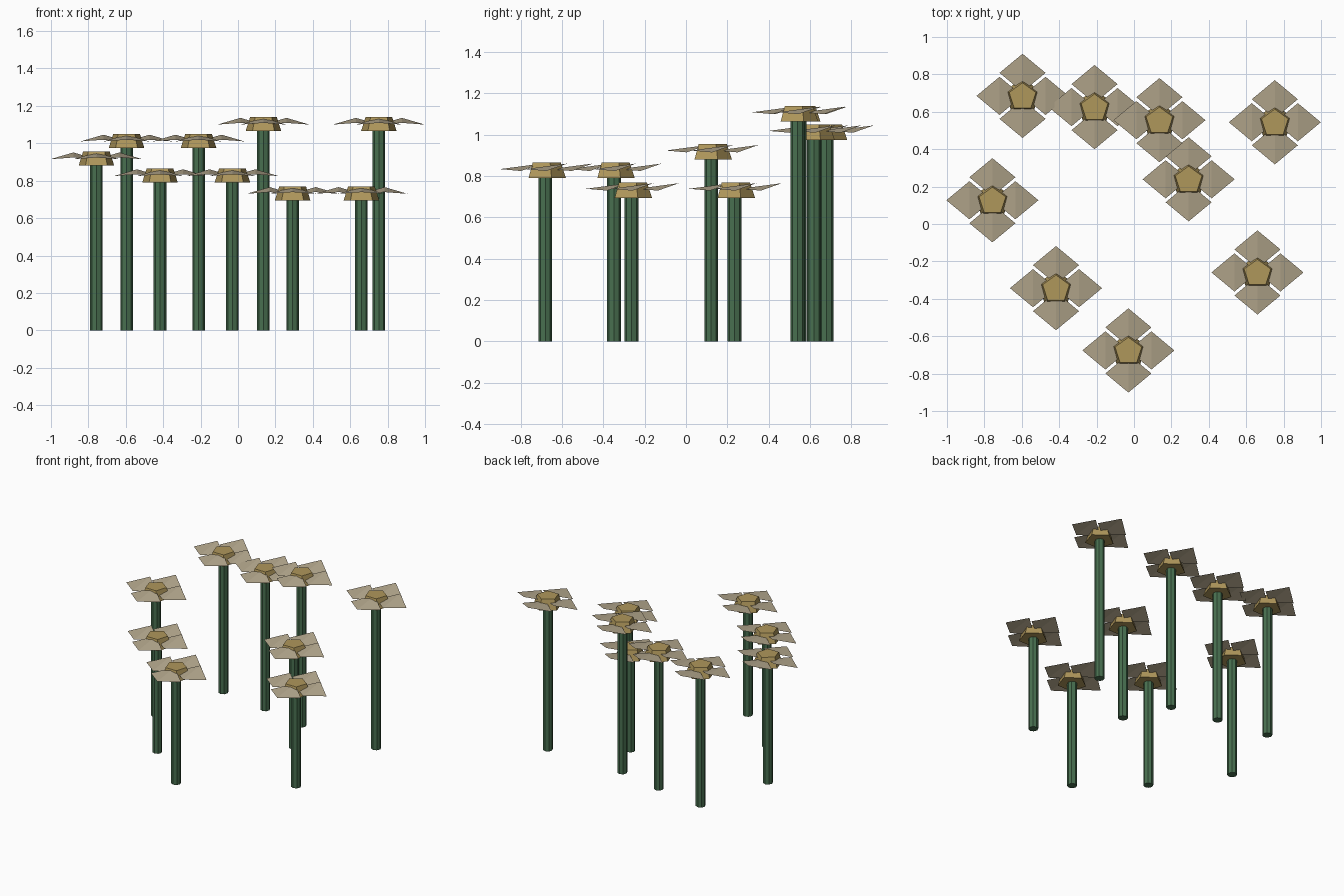
import bpy
import bmesh
from mathutils import Vector

cube = bpy.data.objects.get("Cube")
if cube:
    bpy.data.objects.remove(cube, do_unlink=True)


def make_material(name, rgb):
    mat = bpy.data.materials.new(name)
    mat.use_nodes = True
    colour = (*rgb, 1.0)
    mat.diffuse_color = colour
    mat.node_tree.nodes["Principled BSDF"].inputs["Base Color"].default_value = colour
    return mat


stem_green = make_material("stem_green", (0.065, 0.16, 0.08))
petal_beige = make_material("petal_beige", (0.47, 0.4, 0.275))
centre_ochre = make_material("centre_ochre", (0.43, 0.31, 0.105))


def add_object(name, bm, location, mat):
    mesh = bpy.data.meshes.new(name)
    bm.to_mesh(mesh)
    bm.free()
    mesh.materials.append(mat)
    obj = bpy.data.objects.new(name, mesh)
    obj.location = location
    bpy.context.collection.objects.link(obj)
    return obj


def add_prism(name, sides, r_bottom, r_top, z0, z1, x, y, mat):
    """Capped prism or frustum with one corner pointing to the back."""
    bm = bmesh.new()
    spin = Vector((0, 1)).angle_signed(Vector((1, 0)))
    bmesh.ops.create_cone(bm, cap_ends=True, segments=sides, radius1=r_bottom,
                          radius2=r_top, depth=z1 - z0)
    # Turn so that the first corner lies on +y
    first = max(bm.verts, key=lambda v: v.co.y)
    if abs(first.co.x) > 0.001:
        from_y = first.co.xy.angle_signed(Vector((0, 1)))
        from mathutils import Matrix
        bmesh.ops.rotate(bm, verts=bm.verts, matrix=Matrix.Rotation(-from_y, 3, "Z"))
    return add_object(name, bm, (x, y, (z0 + z1) / 2), mat)


# Petal: a diamond folded along its middle, tilted up towards the back
HALF_X, HALF_Y = 0.123, 0.102


def add_petals(name, x, y, top):
    bm = bmesh.new()
    for cx, cy in ((1, 0), (-1, 0), (0, 1), (0, -1)):
        px, py = cx * HALF_X, cy * HALF_X
        front = bm.verts.new((px, py - HALF_Y, -0.031))
        back = bm.verts.new((px, py + HALF_Y, -0.004))
        left = bm.verts.new((px + HALF_X, py, -0.04))
        right = bm.verts.new((px - HALF_X, py, -0.04))
        bm.faces.new((front, left, back))
        bm.faces.new((front, back, right))
    return add_object(name, bm, (x, y, top), petal_beige)


# Flower positions and top heights
flowers = [
    (-0.757, 0.122, 0.955), (-0.596, 0.68, 1.05), (-0.211, 0.62, 1.05),
    (0.136, 0.55, 1.14), (0.753, 0.539, 1.14), (0.292, 0.234, 0.77),
    (0.66, -0.264, 0.77), (-0.417, -0.348, 0.865), (-0.03, -0.681, 0.865),
]

for i, (x, y, top) in enumerate(flowers, 1):
    add_prism(f"stem_{i}", 8, 0.0335, 0.0335, 0, top - 0.06, x, y, stem_green)
    add_prism(f"flower_centre_{i}", 5, 0.1, 0.075, top - 0.075, top, x, y, centre_ochre)
    add_petals(f"petals_{i}", x, y + 0.005, top)
